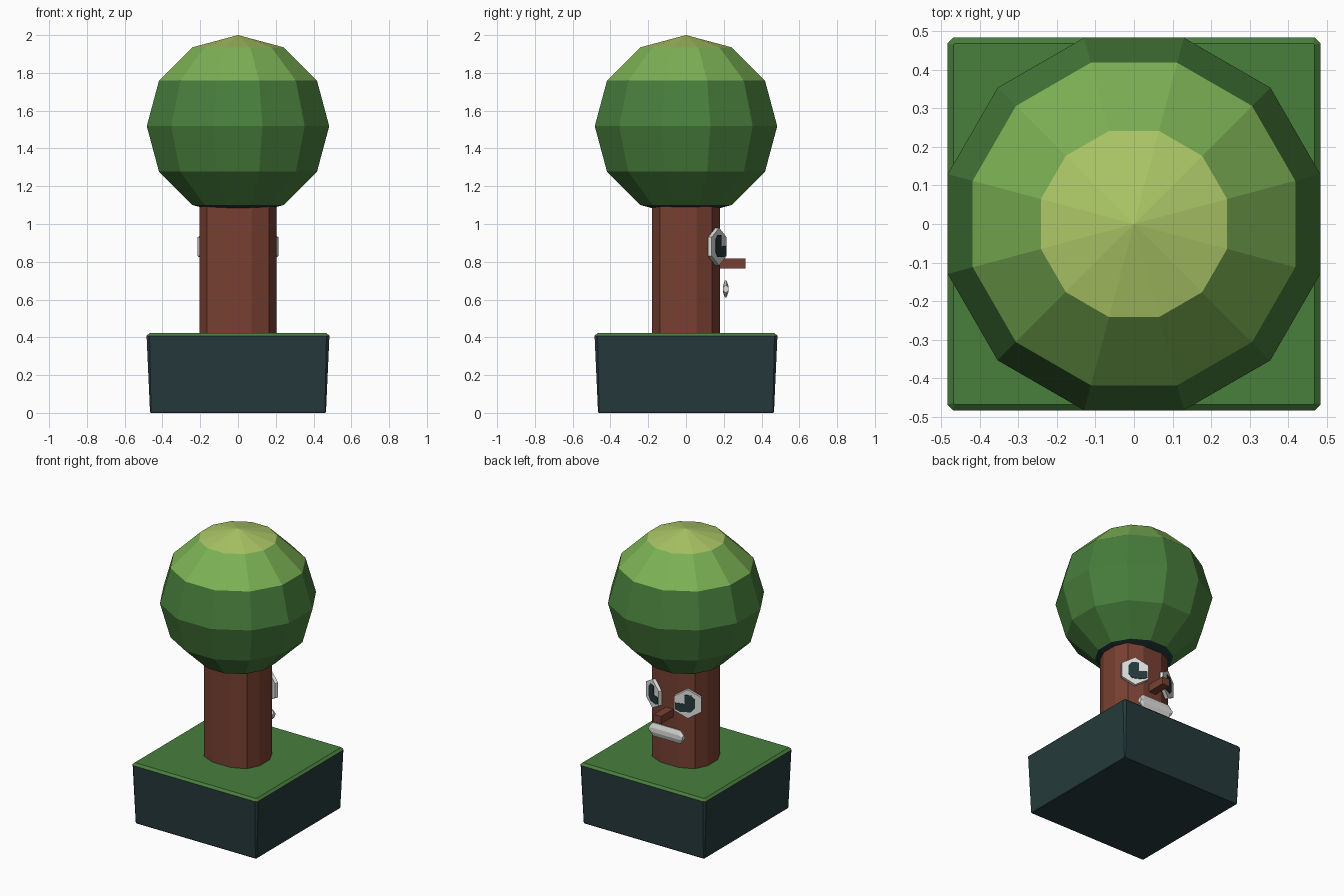
import bpy, bmesh, math
from mathutils import Matrix, Vector

if "Cube" in bpy.data.objects:
    bpy.data.objects.remove(bpy.data.objects["Cube"])


def srgb(r, g, b):
    lin = lambda c: c / 12.92 if c <= 0.04045 else ((c + 0.055) / 1.055) ** 2.4
    return (lin(r / 255), lin(g / 255), lin(b / 255), 1)


def material(name, rgb):
    m = bpy.data.materials.new(name)
    m.diffuse_color = srgb(*rgb)
    m.use_nodes = True
    m.node_tree.nodes["Principled BSDF"].inputs["Base Color"].default_value = m.diffuse_color
    return m


LIME = material("lime", (172, 199, 102))
LIGHT = material("light green", (124, 177, 84))
GREEN = material("leaf green", (72, 126, 60))
TEAL = material("dark teal", (37, 58, 60))
BARK = material("bark brown", (120, 64, 50))
WHITE = material("white", (225, 225, 222))


def finish(name, bm, mats, rule=None):
    bmesh.ops.recalc_face_normals(bm, faces=bm.faces)
    if rule:
        for f in bm.faces:
            f.material_index = rule(f)
    me = bpy.data.meshes.new(name)
    bm.to_mesh(me)
    bm.free()
    for m in mats:
        me.materials.append(m)
    ob = bpy.data.objects.new(name, me)
    bpy.context.collection.objects.link(ob)
    return ob


def loft(rings):
    """Skin a stack of equal-length closed rings and cap both ends."""
    bm = bmesh.new()
    vs = [[bm.verts.new(p) for p in r] for r in rings]
    n = len(vs[0])
    for a, b in zip(vs, vs[1:]):
        for i in range(n):
            j = (i + 1) % n
            bm.faces.new((a[i], a[j], b[j], b[i]))
    bm.faces.new(vs[0])
    bm.faces.new(vs[-1])
    return bm


def four_way(quarter):
    """Mirror a first-quadrant outline into all four quadrants."""
    q = list(quarter)
    r = q[::-1]
    return (q + [(-x, y) for x, y in r] + [(-x, -y) for x, y in q]
            + [(x, -y) for x, y in r])


# Planter block: tapered, chamfered, with grass on the top and its bevel
def block_ring(h, c, z):
    return [(x, y, z) for x, y in four_way([(h, h - c), (h - c, h)])]


finish("planter", loft([block_ring(0.462, 0.004, 0), block_ring(0.466, 0.006, 0.008),
                        block_ring(0.484, 0.016, 0.408), block_ring(0.468, 0.003, 0.423)]),
       [TEAL, GREEN], lambda f: 1 if f.calc_center_median().z > 0.41 else 0)

# Trunk: twelve-sided column
outline = four_way([(0.205, 0.055), (0.165, 0.138), (0.072, 0.18)])
finish("trunk", loft([[(x, y, z) for x, y in outline] for z in (0.42, 1.10)]), [BARK])

# Foliage ball: colour bands by height
bm = bmesh.new()
bmesh.ops.create_uvsphere(bm, u_segments=12, v_segments=6, radius=1)
bm.transform(Matrix.Translation((0, 0, 1.518)) @ Matrix.Rotation(math.radians(15), 4, 'Z')
             @ Matrix.Diagonal((0.5, 0.5, 0.482, 1)))


def leaf_band(f):
    z = f.calc_center_median().z
    return 0 if z > 1.94 else 1 if z > 1.76 else 2 if z > 1.1 else 3


finish("foliage", bm, [LIME, LIGHT, GREEN, TEAL], leaf_band)

# Eyes on the two angled back faces of the trunk
HEXAGON = [(0.1 * math.sin(math.radians(60 * i)), 0.1 * math.cos(math.radians(60 * i)))
           for i in range(6)]
PUPIL = [(-0.045, -0.025), (-0.02, -0.055), (0.05, -0.055), (0.08, -0.04), (0.08, 0.005),
         (0.022, 0.0), (0.022, 0.062), (-0.02, 0.062), (-0.045, 0.035)]


def plate(points, side, depth0, depth1):
    """Extrude an outline lying on an eye plane; u points towards the nose."""
    a = math.radians(27)
    out = Vector((side * math.sin(a), math.cos(a), 0))
    inward = Vector((-side * math.cos(a), math.sin(a), 0))
    mid = Vector((side * 0.135, 0.172, 0.88))
    return loft([[mid + inward * u + out * d + Vector((0, 0, v)) for u, v in points]
                 for d in (depth0, depth1)])


for side, label in ((-1, "left"), (1, "right")):
    finish(label + "_eye", plate(HEXAGON, side, -0.018, 0.004), [WHITE])
    finish(label + "_pupil", plate(PUPIL, side, 0.003, 0.008), [TEAL])

# Nose: small square peg
finish("nose", loft([[(x, y, z) for x, z in ((-0.028, 0.765), (0.028, 0.765),
                                            (0.028, 0.818), (-0.028, 0.818))]
                     for y in (0.18, 0.315)]), [BARK])

# Mouth: flattened bar with tapered ends
section = [(0.004, 0.046), (0.015, 0.015), (0.015, -0.015), (0.004, -0.046),
           (-0.004, -0.046), (-0.015, -0.015), (-0.015, 0.015), (-0.004, 0.046)]
finish("mouth", loft([[(x, 0.21 + y, 0.656 + z * s) for y, z in section]
                      for x, s in ((-0.13, 0.4), (-0.105, 1), (0.105, 1), (0.13, 0.4))]),
       [WHITE])
